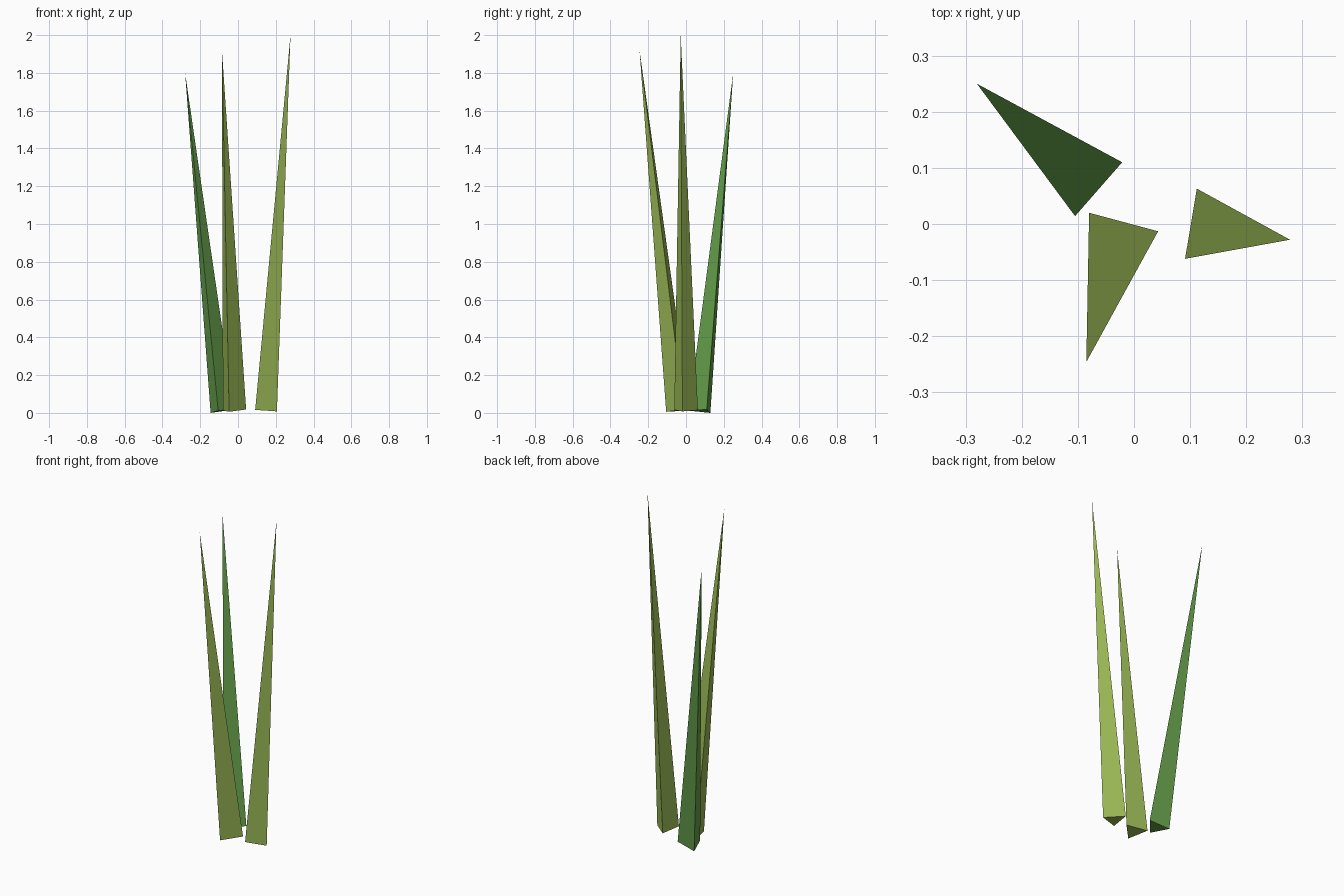
import bpy, bmesh

if "Cube" in bpy.data.objects:
    bpy.data.objects.remove(bpy.data.objects["Cube"])


def material(name, rgb):
    """Flat colour from 0-255 screen values, converted to linear."""
    mat = bpy.data.materials.new(name)
    lin = [((c / 255 + 0.055) / 1.055) ** 2.4 for c in rgb]
    mat.diffuse_color = (*lin, 1.0)
    mat.use_nodes = True
    mat.node_tree.nodes["Principled BSDF"].inputs["Base Color"].default_value = mat.diffuse_color
    return mat


def blade(name, base, tip, mat):
    """Three-sided grass blade: capped triangular base tapering to one tip."""
    bm = bmesh.new()
    ring = [bm.verts.new(p) for p in base]
    top = bm.verts.new(tip)
    bm.faces.new(ring)
    for i in range(3):
        bm.faces.new((ring[i], ring[(i + 1) % 3], top))
    bmesh.ops.recalc_face_normals(bm, faces=bm.faces)
    mesh = bpy.data.meshes.new(name)
    bm.to_mesh(mesh)
    bm.free()
    mesh.materials.append(mat)
    obj = bpy.data.objects.new(name, mesh)
    bpy.context.collection.objects.link(obj)


light_green = material("light_green", (152, 182, 84))
deep_green = material("deep_green", (101, 159, 75))

# Blade leaning right
blade("right_blade",
      [(0.112, 0.063, 0.015), (0.091, -0.062, 0.016), (0.206, -0.019, 0.008)],
      (0.278, -0.028, 2.0), light_green)

# Blade leaning forward
blade("front_blade",
      [(-0.080, 0.020, 0.013), (0.043, -0.013, 0.018), (-0.047, -0.105, 0.006)],
      (-0.085, -0.246, 1.92), light_green)

# Shorter blade leaning back and left
blade("back_blade",
      [(-0.021, 0.110, 0.018), (-0.105, 0.014, 0.012), (-0.145, 0.129, 0.0)],
      (-0.280, 0.250, 1.80), deep_green)
